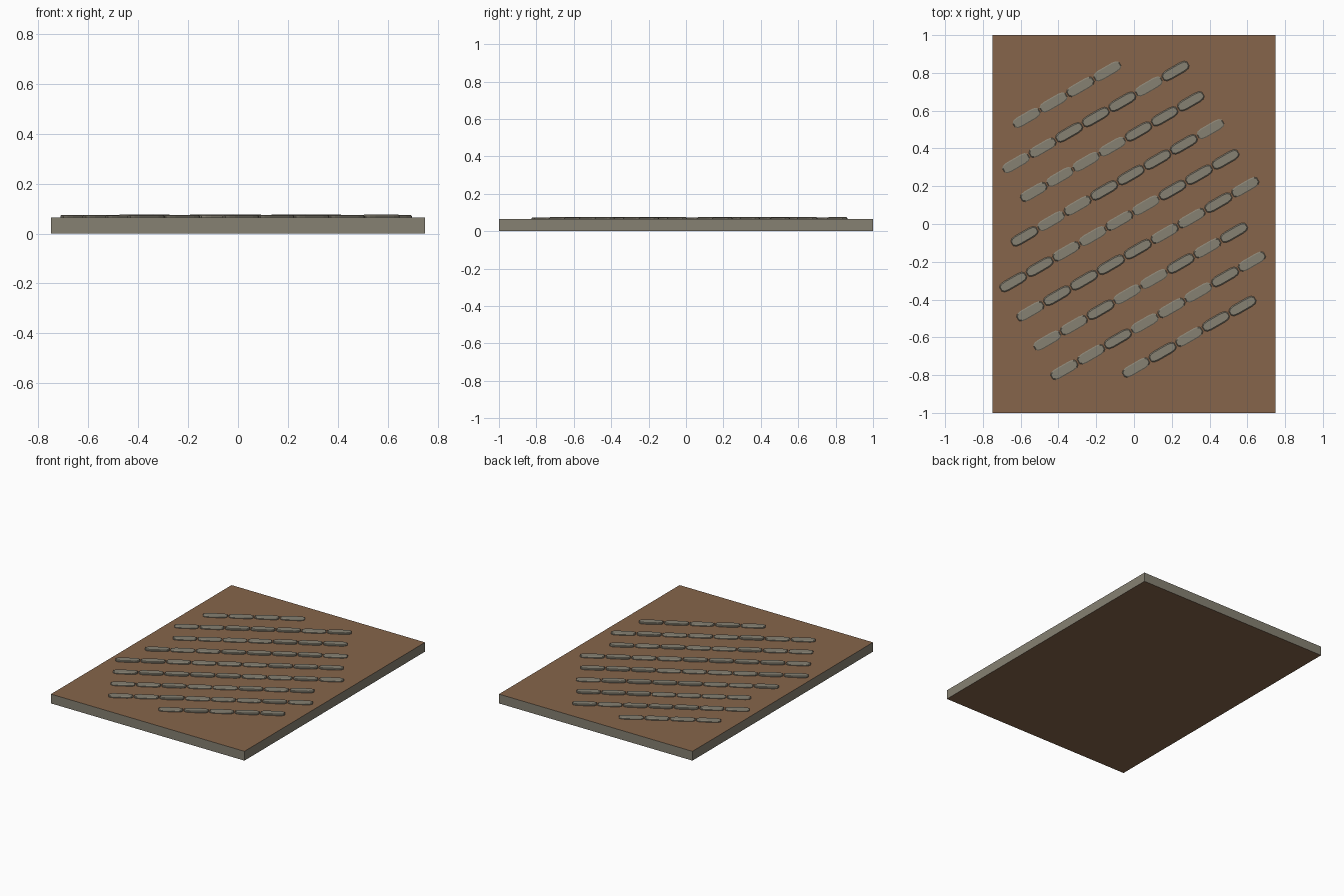
import bpy, bmesh, math, random
from mathutils import Matrix, Vector

if "Cube" in bpy.data.objects:
    bpy.data.objects.remove(bpy.data.objects["Cube"])

random.seed(4)
SLAB_TOP = 0.065
ANGLE = math.radians(30)


def material(name, rgb):
    m = bpy.data.materials.new(name)
    m.diffuse_color = (*rgb, 1)
    m.use_nodes = True
    m.node_tree.nodes["Principled BSDF"].inputs["Base Color"].default_value = m.diffuse_color
    return m


def make_object(name, bm, *mats):
    bmesh.ops.recalc_face_normals(bm, faces=bm.faces)
    mesh = bpy.data.meshes.new(name)
    bm.to_mesh(mesh)
    bm.free()
    for m in mats:
        mesh.materials.append(m)
    obj = bpy.data.objects.new(name, mesh)
    bpy.context.collection.objects.link(obj)
    return obj


brown = material("brown", (0.24, 0.13, 0.07))
grey = material("warm_grey", (0.24, 0.22, 0.17))

# Flat mat: brown faces, grey edge
bm = bmesh.new()
bmesh.ops.create_cube(bm, size=1, matrix=Matrix.Translation((0, 0, SLAB_TOP / 2))
                      @ Matrix.Diagonal((1.5, 2, SLAB_TOP, 1)))
bm.normal_update()
for f in bm.faces:
    f.material_index = 0 if abs(f.normal.z) > 0.5 else 1
make_object("mat_base", bm, brown, grey)


def add_pad(bm, centre, length, width, height):
    """Low elongated pad with rounded ends and a chamfered top edge."""
    a, w = length / 2, width / 2
    outline = [(a, 0.45 * w), (a - 0.012, 0.85 * w), (a - 0.035, w), (-a + 0.035, w),
               (-a + 0.012, 0.85 * w), (-a, 0.45 * w)]
    outline += [(-x, -y) for x, y in outline]
    rot = Matrix.Rotation(ANGLE, 2)
    rings = []
    for scale_x, scale_y, z in ((1, 1, SLAB_TOP - 0.003),
                                (1, 1, SLAB_TOP + height * 0.6),
                                (0.95, 0.8, SLAB_TOP + height)):
        ring = []
        for x, y in outline:
            p = rot @ Vector((x * scale_x, y * scale_y)) + centre
            ring.append(bm.verts.new((p.x, p.y, z)))
        rings.append(ring)
    n = len(outline)
    for low, high in zip(rings, rings[1:]):
        for i in range(n):
            j = (i + 1) % n
            bm.faces.new((low[i], low[j], high[j], high[i]))
    bm.faces.new(rings[-1])
    bm.faces.new(rings[0][::-1])


# Nine slanted rows of raised pads: (start x, end x, pad count)
rows = [(-0.64, -0.07, 4), (-0.695, 0.29, 7), (-0.60, 0.37, 7), (-0.65, 0.475, 8),
        (-0.71, 0.555, 9), (-0.62, 0.66, 9), (-0.53, 0.60, 8), (-0.44, 0.695, 8),
        (-0.06, 0.645, 5)]
for r, (x0, x1, count) in enumerate(rows):
    bm = bmesh.new()
    pitch = (x1 - x0) / count
    for k in range(count):
        x = x0 + (k + 0.5) * pitch
        y = 0.89 - 0.207 * r + x * math.tan(ANGLE)
        add_pad(bm, Vector((x, y)), pitch / math.cos(ANGLE) - 0.008, 0.055,
                random.uniform(0.008, 0.011))
    make_object(f"pad_row_{r + 1}", bm, grey)
